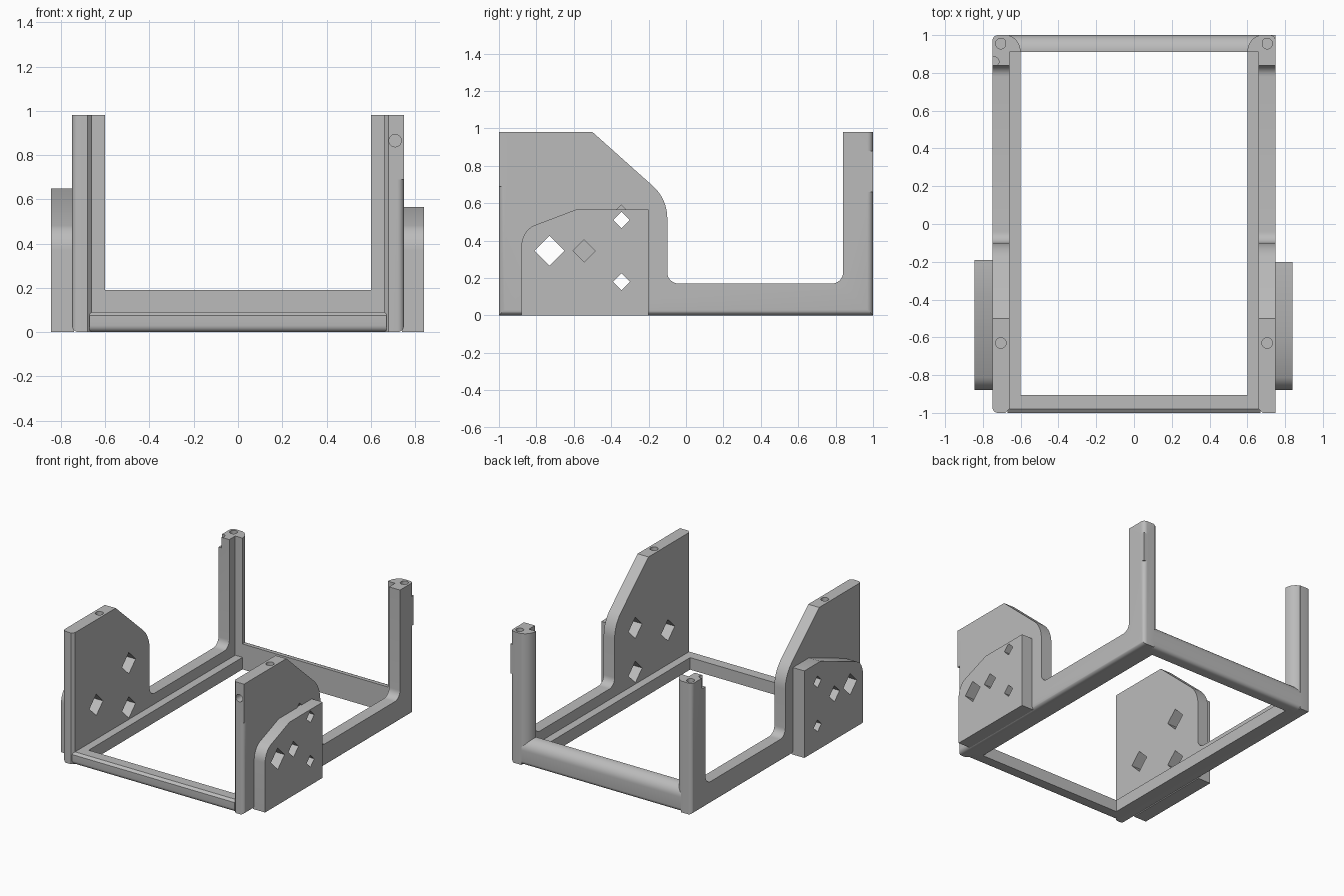
import bpy, bmesh, math
from mathutils import Matrix

cube = bpy.data.objects.get("Cube")
if cube:
    bpy.data.objects.remove(cube, do_unlink=True)

grey = bpy.data.materials.new("plain grey")
grey.use_nodes = True
grey.diffuse_color = (0.5, 0.5, 0.5, 1)
grey.node_tree.nodes["Principled BSDF"].inputs["Base Color"].default_value = (0.5, 0.5, 0.5, 1)


def arc(cx, cy, rx, ry, a0, a1, n=8):
    """Points on an elliptical arc, angles in degrees."""
    angles = [math.radians(a0 + (a1 - a0) * i / n) for i in range(n + 1)]
    return [(cx + rx * math.cos(a), cy + ry * math.sin(a)) for a in angles]


def prism(name, profile, lo, hi, axis="x", edges=()):
    """Extrude a profile along x (points are y, z) or z (points are x, y).
    edges holds (test, width, segments) rules for bevels."""
    place = (lambda p, t: (t, *p)) if axis == "x" else (lambda p, t: (*p, t))
    bm = bmesh.new()
    rings = [[bm.verts.new(place(p, t)) for p in profile] for t in (lo, hi)]
    n = len(profile)
    for ring in rings:
        bm.faces.new(ring)
    for i in range(n):
        j = (i + 1) % n
        bm.faces.new((rings[0][i], rings[0][j], rings[1][j], rings[1][i]))
    bmesh.ops.recalc_face_normals(bm, faces=bm.faces)
    for test, width, segments in edges:
        chosen = [e for e in bm.edges if all(test(v.co) for v in e.verts)]
        bmesh.ops.bevel(bm, geom=chosen, offset=width, segments=segments,
                        profile=0.5, affect="EDGES")
    return finish(name, bm)


def finish(name, bm):
    mesh = bpy.data.meshes.new(name)
    bm.to_mesh(mesh)
    bm.free()
    mesh.materials.append(grey)
    ob = bpy.data.objects.new(name, mesh)
    bpy.context.collection.objects.link(ob)
    return ob


def box(name, x, y, z):
    return prism(name, [(y[0], z[0]), (y[1], z[0]), (y[1], z[1]), (y[0], z[1])], *x)


def drill(x, y, z, r, depth, along="z"):
    bm = bmesh.new()
    bmesh.ops.create_cone(bm, cap_ends=True, segments=24, radius1=r, radius2=r, depth=depth)
    turn = Matrix.Rotation(math.pi / 2, 4, "X") if along == "y" else Matrix()
    bm.transform(Matrix.Translation((x, y, z)) @ turn)
    return finish("drill", bm)


def diamond(y, z, r, side):
    return prism("diamond", [(y - r, z), (y, z - r), (y + r, z), (y, z + r)],
                 *sorted((side * 0.5, side * 0.95)))


def combine(ob, tools, operation="DIFFERENCE"):
    for tool in tools:
        mod = ob.modifiers.new("cut", "BOOLEAN")
        mod.operation, mod.object, mod.solver = operation, tool, "EXACT"
        graph = bpy.context.evaluated_depsgraph_get()
        mesh = bpy.data.meshes.new_from_object(ob.evaluated_get(graph))
        ob.modifiers.clear()
        ob.data = mesh
        bpy.data.objects.remove(tool, do_unlink=True)


def near(a, b):
    return abs(a - b) < 0.001


# Outline of a side: tall front plate, low rail, rear post
side_outline = ([(-1, 0), (1, 0), (1, 0.98), (0.84, 0.98)]
                + arc(0.78, 0.23, 0.06, 0.06, 0, -90)
                + arc(-0.04, 0.23, 0.06, 0.06, -90, -180)
                + arc(-0.33, 0.52, 0.23, 0.23, 0, 47)
                + [(-0.5, 0.98), (-1, 0.98)])
# Rounded inner part of a rear post
post_outline = [(0.68, 0.91), (0.60, 0.91)] + arc(0.68, 0.91, 0.08, 0.09, 180, 90, 12)

parts = []
for s, word in ((1, "left"), (-1, "right")):
    outer, inner = s * 0.75, s * 0.66
    frame = prism(
        "side_frame_" + word, side_outline, *sorted((inner, outer)),
        edges=[(lambda c: (near(c.x, outer) and (near(c.z, 0) or near(abs(c.y), 1)))
                and (near(c.z, 0) or c.z > 0.9), 0.03, 5),
               (lambda c: near(c.x, inner) and near(c.y, -1), 0.02, 1)])
    if s > 0:
        # Square corner blocks on this side only
        combine(frame, [box("corner", (0.71, 0.75), (-1, -0.96), (0.69, 0.98)),
                        box("corner", (0.71, 0.75), (0.96, 1), (0.66, 0.88))], "UNION")
        combine(frame, [drill(0.71, -1, 0.865, 0.028, 0.2, "y")])
    else:
        combine(frame, [drill(-0.74, 0.86, 0.98, 0.025, 0.16)])
    combine(frame, [drill(s * 0.705, y, 0.98, 0.028, 0.2) for y in (-0.63, 0.955)])
    combine(frame, [diamond(y, z, 0.08, s) for y, z in
                    ((-0.73, 0.345), (-0.345, 0.51), (-0.345, 0.18))])
    parts.append(frame)
    parts.append(prism("rear_post_" + word, [(s * x, y) for x, y in post_outline],
                       0.1, 0.98, "z"))
    parts.append(box("inner_ledge_" + word, sorted((s * 0.60, inner)), (-0.95, 0.95), (0, 0.09)))

    # Outer mounting pad, a little taller on one side
    peak = [(-0.59, 0.565), (-0.2, 0.565)] if s > 0 else [(-0.38, 0.65), (-0.19, 0.65)]
    pad = prism("mounting_pad_" + word,
                [(peak[1][0], 0), peak[1], peak[0]]
                + arc(-0.77, 0.37, 0.11, 0.12, 113, 180) + [(-0.88, 0)],
                *sorted((s * 0.74, s * (0.84 if s > 0 else 0.845))))
    combine(pad, [diamond(y, z, r, s) for y, z, r in
                  ((-0.73, 0.345, 0.08), (-0.545, 0.345, 0.06),
                   (-0.345, 0.51, 0.045), (-0.345, 0.18, 0.045))])
    parts.append(pad)

# Low front rail with a small chamfered lip
parts.append(prism("front_rail", arc(-0.97, 0.03, 0.03, 0.03, 270, 180, 5)
                   + [(-1, 0.075), (-0.98, 0.09), (-0.905, 0.09), (-0.905, 0)], -0.67, 0.67))
# Rounded back rail
parts.append(prism("back_rail", [(0.91, 0), (0.91, 0.19)]
                   + arc(0.92, 0.11, 0.08, 0.08, 90, 0, 12)
                   + arc(0.97, 0.03, 0.03, 0.03, 0, -90, 5), -0.68, 0.68))

for ob in bpy.context.selected_objects:
    ob.select_set(False)
for ob in parts:
    ob.select_set(True)
bpy.context.view_layer.objects.active = parts[0]
bpy.ops.object.shade_smooth_by_angle(angle=math.radians(30))
